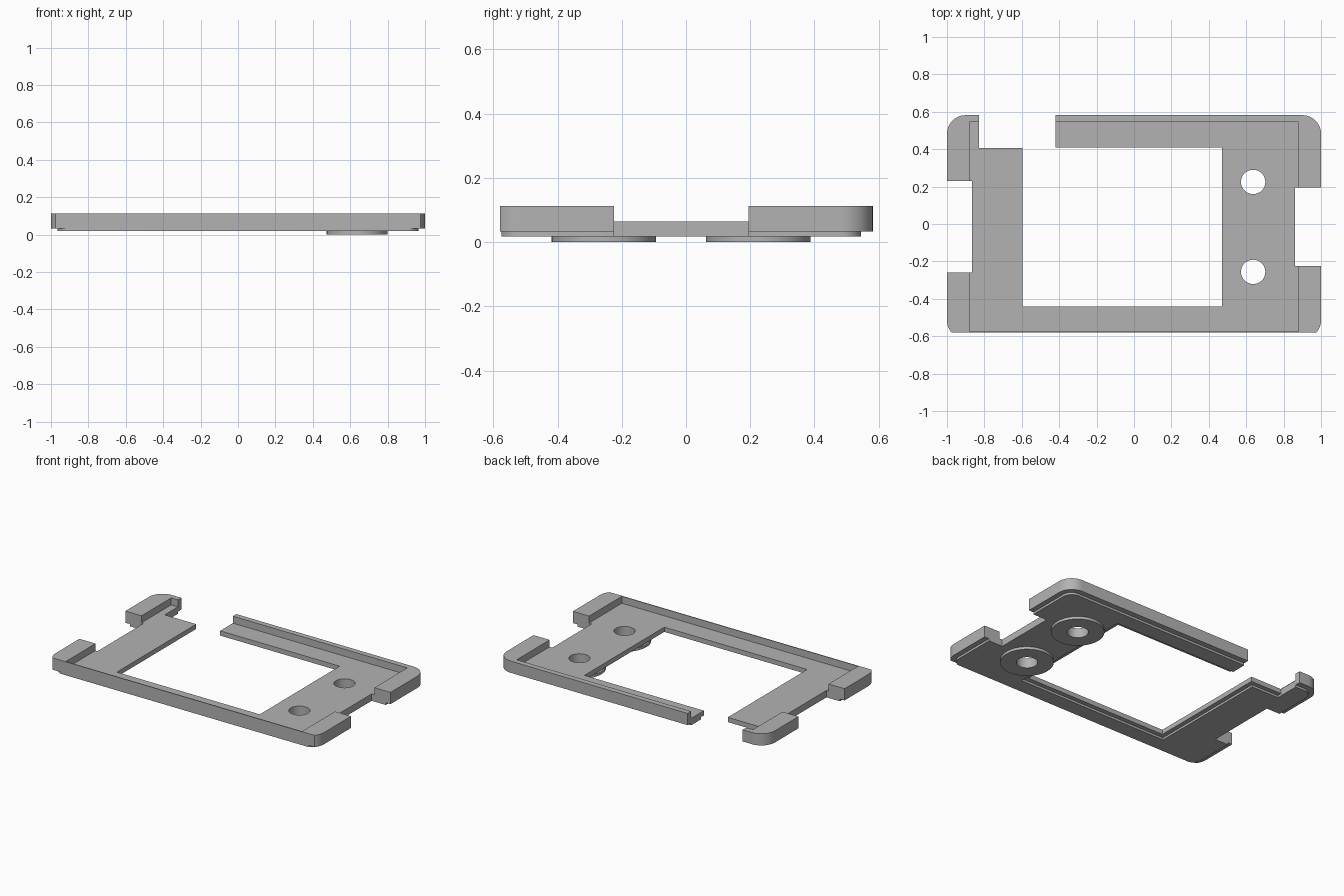
import bpy, bmesh, math

if "Cube" in bpy.data.objects:
    bpy.data.objects.remove(bpy.data.objects["Cube"])

grey = bpy.data.materials.new("plain_grey")
grey.use_nodes = True
colour = (0.45, 0.45, 0.45, 1)
grey.diffuse_color = colour
grey.node_tree.nodes["Principled BSDF"].inputs["Base Color"].default_value = colour


def prism(name, outline, z0, z1):
    """Extrude a flat outline between two heights."""
    bm = bmesh.new()
    face = bm.faces.new([bm.verts.new((x, y, z0)) for x, y in outline])
    top = bmesh.ops.extrude_face_region(bm, geom=[face])["geom"]
    moved = [v for v in top if isinstance(v, bmesh.types.BMVert)]
    bmesh.ops.translate(bm, verts=moved, vec=(0, 0, z1 - z0))
    bmesh.ops.recalc_face_normals(bm, faces=bm.faces)
    mesh = bpy.data.meshes.new(name)
    bm.to_mesh(mesh)
    bm.free()
    mesh.materials.append(grey)
    obj = bpy.data.objects.new(name, mesh)
    bpy.context.collection.objects.link(obj)
    return obj


def rectangle(x0, x1, y0, y1):
    return [(x0, y0), (x1, y0), (x1, y1), (x0, y1)]


def circle(x, y, r, n=48):
    return [(x + r * math.cos(2 * math.pi * i / n),
             y + r * math.sin(2 * math.pi * i / n)) for i in range(n)]


def rounded(half_x, half_y, r, steps=10):
    points = []
    for k, (sx, sy) in enumerate([(1, 1), (-1, 1), (-1, -1), (1, -1)]):
        for i in range(steps + 1):
            a = math.pi / 2 * (k + i / steps)
            points.append((sx * (half_x - r) + r * math.cos(a),
                           sy * (half_y - r) + r * math.sin(a) + SHIFT))
    return points


def cut(obj, outline, z0=-1, z1=1):
    tool = prism("cutter", outline, z0, z1)
    mod = obj.modifiers.new("cut", "BOOLEAN")
    mod.operation, mod.solver, mod.object = "DIFFERENCE", "EXACT", tool
    bpy.context.view_layer.objects.active = obj
    bpy.ops.object.modifier_apply(modifier=mod.name)
    bpy.data.objects.remove(tool)


def smooth(obj):
    bpy.ops.object.select_all(action="DESELECT")
    obj.select_set(True)
    bpy.context.view_layer.objects.active = obj
    bpy.ops.object.shade_smooth_by_angle(angle=math.radians(30))


SHIFT = -0.016           # the front of the rounded plate is trimmed off flat
BASE, LEDGE, FLOOR, TOP = 0.018, 0.033, 0.065, 0.112
HOLES = [(0.637, 0.225), (0.637, -0.256)]

# Tray with raised rim, and the narrower step beneath it
tray = prism("tray_frame", rounded(1, 0.598, 0.1), LEDGE, TOP)
cut(tray, rectangle(-0.88, 0.88, -0.574, 0.545), FLOOR, 1)
step = prism("lower_step", rounded(0.965, 0.561, 0.065), BASE, LEDGE)

for part, inset in ((tray, 0), (step, 0.03)):
    cut(part, rectangle(-2, 2, -2, -0.58 + inset / 5))
    # Central window and the gap in the back rail
    cut(part, rectangle(-0.595 - inset, 0.47 + inset, -0.44 - inset, 0.41 + inset))
    cut(part, rectangle(-0.83, -0.42, 0.405 - inset, 2))
    # Side notches
    cut(part, rectangle(-2, -0.865, -0.26, 0.23))
    cut(part, rectangle(0.86, 2, -0.225, 0.195))
    for x, y in HOLES:
        cut(part, circle(x, y, 0.065))
    smooth(part)

# Round bosses below the screw holes
for name, (x, y) in zip(("back_boss", "front_boss"), HOLES):
    boss = prism(name, circle(x, y, 0.163), 0, BASE)
    cut(boss, circle(x, y, 0.065))
    smooth(boss)
